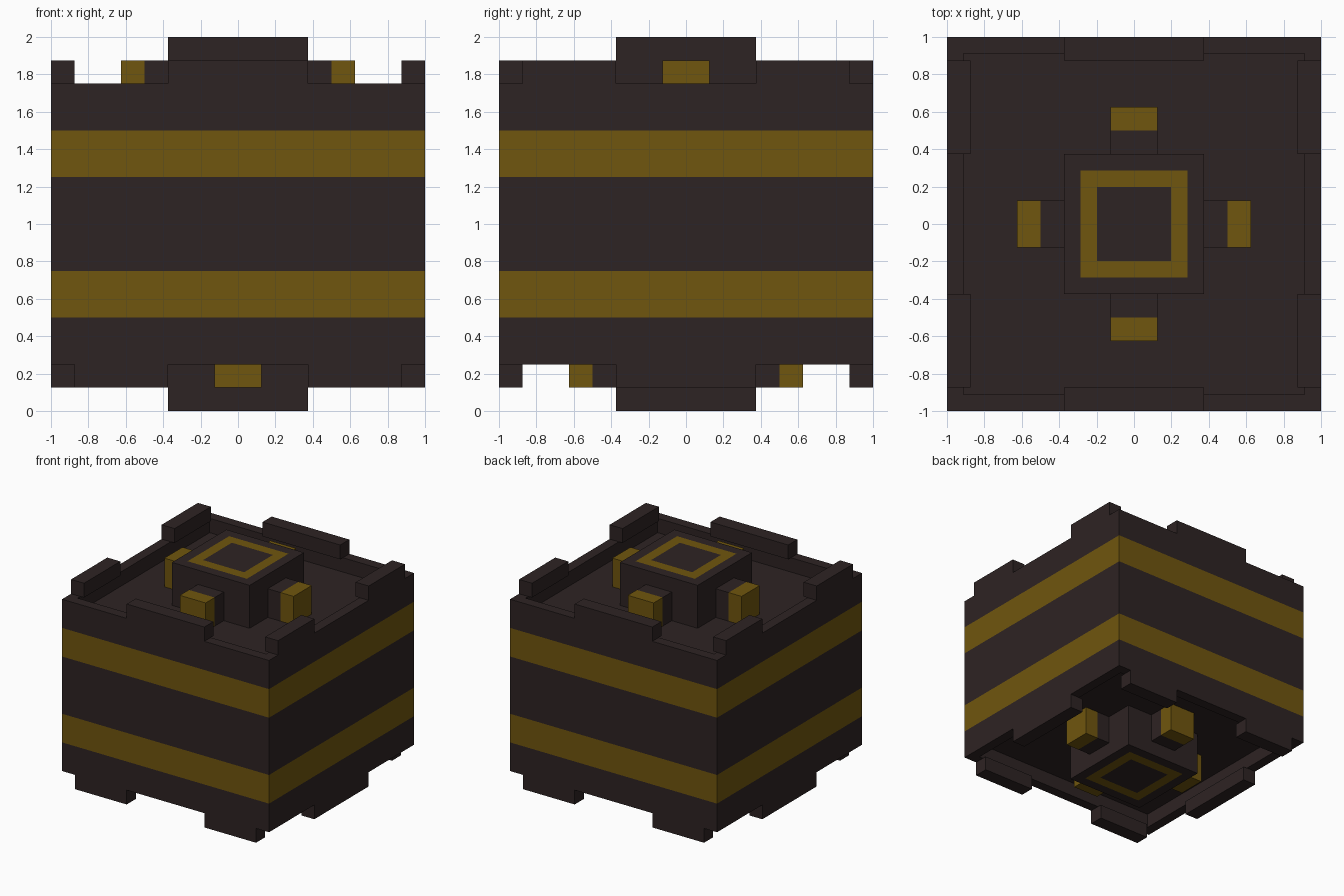
import bpy
import bmesh
import math
from mathutils import Matrix, Vector

default = bpy.data.objects.get("Cube")
if default:
    bpy.data.objects.remove(default, do_unlink=True)


def make_material(name, rgb):
    mat = bpy.data.materials.new(name)
    mat.use_nodes = True
    mat.diffuse_color = (*rgb, 1)
    bsdf = next(n for n in mat.node_tree.nodes if n.type == 'BSDF_PRINCIPLED')
    bsdf.inputs["Base Color"].default_value = (*rgb, 1)
    return mat


DARK, GOLD = 0, 1
MATERIALS = [make_material("dark brown", (0.0265, 0.0168, 0.0168)),
             make_material("dull gold", (0.160, 0.092, 0.0044))]


def box(lo, hi):
    """Box between two corners, as a bmesh."""
    lo, hi = Vector(lo), Vector(hi)
    bm = bmesh.new()
    size = Matrix.Diagonal((*(hi - lo), 1))
    bmesh.ops.create_cube(bm, size=1, matrix=Matrix.Translation((lo + hi) / 2) @ size)
    return bm


def cut(bm, co, no):
    bmesh.ops.bisect_plane(bm, geom=bm.verts[:] + bm.edges[:] + bm.faces[:],
                           plane_co=co, plane_no=no)


def drop_underside(bm):
    """Remove the hidden faces where a part sits on another."""
    bm.normal_update()
    bmesh.ops.delete(bm, geom=[f for f in bm.faces if f.normal.z < -0.5],
                     context='FACES_ONLY')


def finish(bm, name, matrix=Matrix()):
    bm.transform(matrix)
    mesh = bpy.data.meshes.new(name)
    bm.to_mesh(mesh)
    bm.free()
    for mat in MATERIALS:
        mesh.materials.append(mat)
    obj = bpy.data.objects.new(name, mesh)
    bpy.context.collection.objects.link(obj)


# Body: striped box with a shallow tray sunk into both ends
bm = box((-1, -1, 0.25), (1, 1, 1.75))
bm.normal_update()
for face in [f for f in bm.faces if abs(f.normal.z) > 0.5]:
    inward = -0.125 if face.normal.z > 0 else 0.125
    bmesh.ops.inset_individual(bm, faces=[face], thickness=0.125)
    rim = bmesh.ops.extrude_discrete_faces(bm, faces=[face])["faces"][0]
    bmesh.ops.translate(bm, verts=rim.verts[:], vec=(0, 0, inward))
for z in (0.5, 0.75, 1.25, 1.5):
    cut(bm, (0, 0, z), (0, 0, 1))
bm.normal_update()
for face in bm.faces:
    z = face.calc_center_median().z
    side = abs(face.normal.z) < 0.5
    face.material_index = GOLD if side and (0.5 < z < 0.75 or 1.25 < z < 1.5) else DARK
finish(bm, "body")


def build_end(prefix, place):
    # Central hub with a gold square ring on its face
    bm = box((-0.375, -0.375, 1.625), (0.375, 0.375, 2))
    drop_underside(bm)
    face = next(f for f in bm.faces if f.normal.z > 0.5)
    bmesh.ops.inset_individual(bm, faces=[face], thickness=0.125)
    for f in bmesh.ops.inset_individual(bm, faces=[face], thickness=0.125)["faces"]:
        if f is not face:
            f.material_index = GOLD
    face.material_index = DARK
    finish(bm, prefix + "_hub", place)

    # Four arms around the hub, with gold tips
    for i in range(4):
        bm = box((0.375, -0.125, 1.625), (0.625, 0.125, 1.875))
        drop_underside(bm)
        cut(bm, (0.5, 0, 0), (1, 0, 0))
        for f in bm.faces:
            if f.calc_center_median().x > 0.5:
                f.material_index = GOLD
        finish(bm, f"{prefix}_arm_{i + 1}",
               place @ Matrix.Rotation(i * math.pi / 2, 4, 'Z'))

    # Raised rim blocks: one centred on two sides, a pair on the other two
    for i in range(2):
        turn = place @ Matrix.Rotation(i * math.pi, 4, 'Z')
        bm = box((-0.375, -1, 1.75), (0.375, -0.875, 1.875))
        drop_underside(bm)
        finish(bm, f"{prefix}_middle_rim_{i + 1}", turn)
        for j, (y0, y1) in enumerate(((-0.875, -0.375), (0.375, 0.875))):
            bm = box((0.875, y0, 1.75), (1, y1, 1.875))
            drop_underside(bm)
            finish(bm, f"{prefix}_side_rim_{2 * i + j + 1}", turn)


# The bottom end is the top turned over and a quarter turn round
build_end("top", Matrix())
build_end("bottom", Matrix(((0, 1, 0, 0), (1, 0, 0, 0), (0, 0, -1, 2), (0, 0, 0, 1))))
